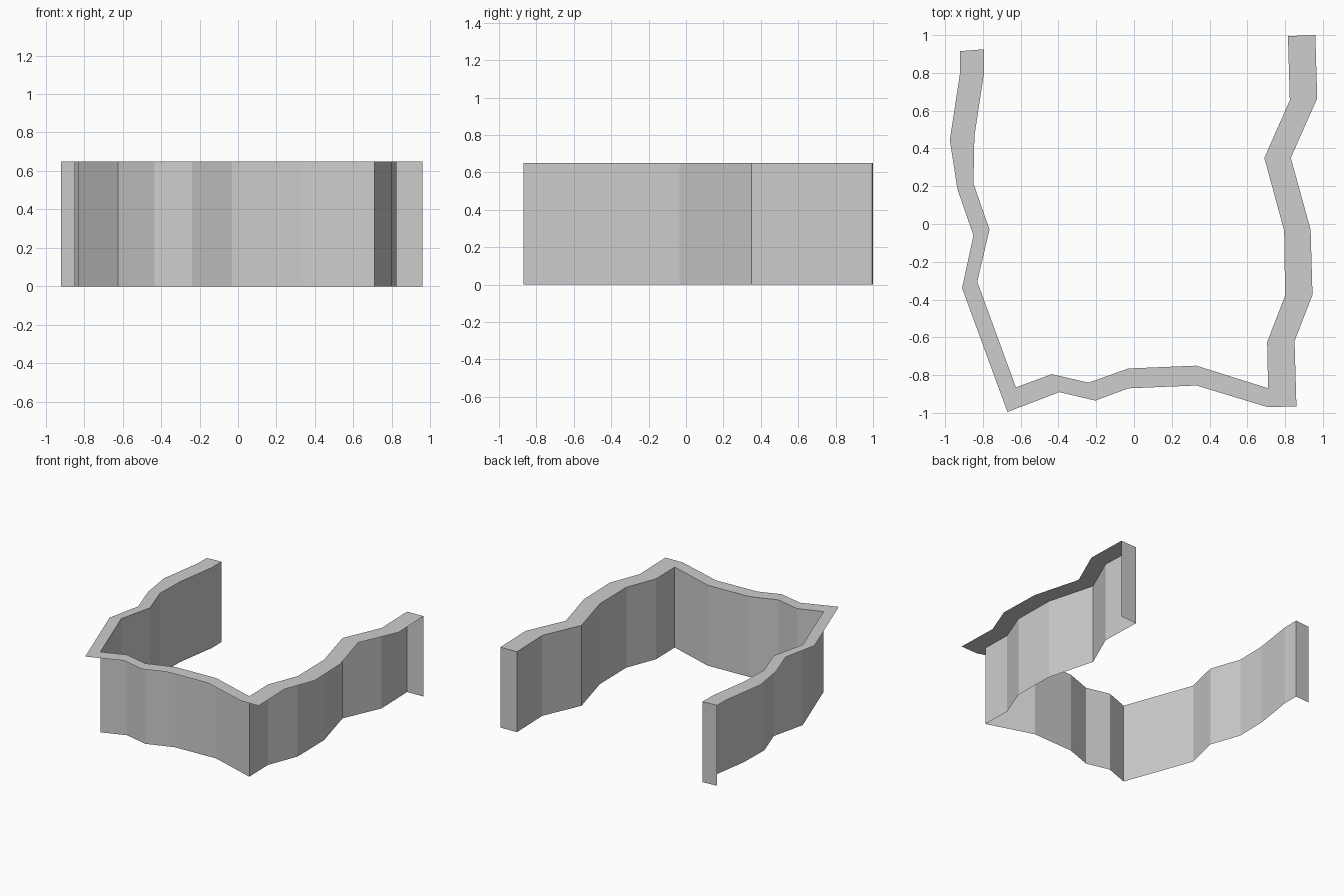
import bpy
import bmesh

default_cube = bpy.data.objects.get("Cube")
if default_cube:
    bpy.data.objects.remove(default_cube, do_unlink=True)

HEIGHT = 0.65

# Plan of the wall from the right rear end to the left rear end: (inner point, outer point)
PLAN = [
    ((-.795, .925), (-.92, .915)),
    ((-.795, .795), (-.92, .805)),
    ((-.845, .465), (-.975, .445)),
    ((-.85, .215), (-.935, .185)),
    ((-.765, -.03), (-.85, -.06)),
    ((-.83, -.305), (-.91, -.34)),
    ((-.625, -.865), (-.67, -.995)),
    ((-.435, -.795), (-.395, -.89)),
    ((-.24, -.84), (-.205, -.935)),
    ((-.03, -.765), (-.03, -.87)),
    ((.33, -.75), (.33, -.855)),
    ((.71, -.87), (.71, -.97)),
    ((.71, -.87), (.86, -.965)),
    ((.705, -.625), (.85, -.62)),
    ((.80, -.38), (.945, -.375)),
    ((.795, -.035), (.935, -.03)),
    ((.69, .35), (.83, .35)),
    ((.825, .655), (.97, .665)),
    ((.815, .995), (.96, 1.0)),
]

# One flat grey for the whole wall
grey = bpy.data.materials.new("plain grey")
grey.use_nodes = True
grey.diffuse_color = (.61, .61, .61, 1)
shader = next(n for n in grey.node_tree.nodes if n.type == 'BSDF_PRINCIPLED')
shader.inputs["Base Color"].default_value = grey.diffuse_color


def at_height(points, z):
    return [(x, y, z) for x, y in points]


def ribbon(name, first_edge, second_edge):
    """Open strip of flat faces joining two matching paths."""
    bm = bmesh.new()
    first = [bm.verts.new(p) for p in first_edge]
    second = [bm.verts.new(p) for p in second_edge]
    for i in range(len(first) - 1):
        bm.faces.new((first[i], first[i + 1], second[i + 1], second[i]))
    # Collapse repeated corner points into clean triangles
    bmesh.ops.remove_doubles(bm, verts=bm.verts[:], dist=0.0001)
    mesh = bpy.data.meshes.new(name)
    bm.to_mesh(mesh)
    bm.free()
    mesh.materials.append(grey)
    obj = bpy.data.objects.new(name, mesh)
    bpy.context.collection.objects.link(obj)
    return obj


inner = [pair[0] for pair in PLAN]
outer = [pair[1] for pair in PLAN]

# Upright inner face; the outer side and underside stay open
ribbon("inner_wall", at_height(inner, HEIGHT), at_height(inner, 0))

# Flat rim along the top, overhanging the open outer side
ribbon("top_rim", at_height(outer, HEIGHT), at_height(inner, HEIGHT))

# Upright caps closing both rear ends
for name, pair in (("right_end_cap", PLAN[0]), ("left_end_cap", PLAN[-1][::-1])):
    ribbon(name, at_height(pair, 0), at_height(pair, HEIGHT))
